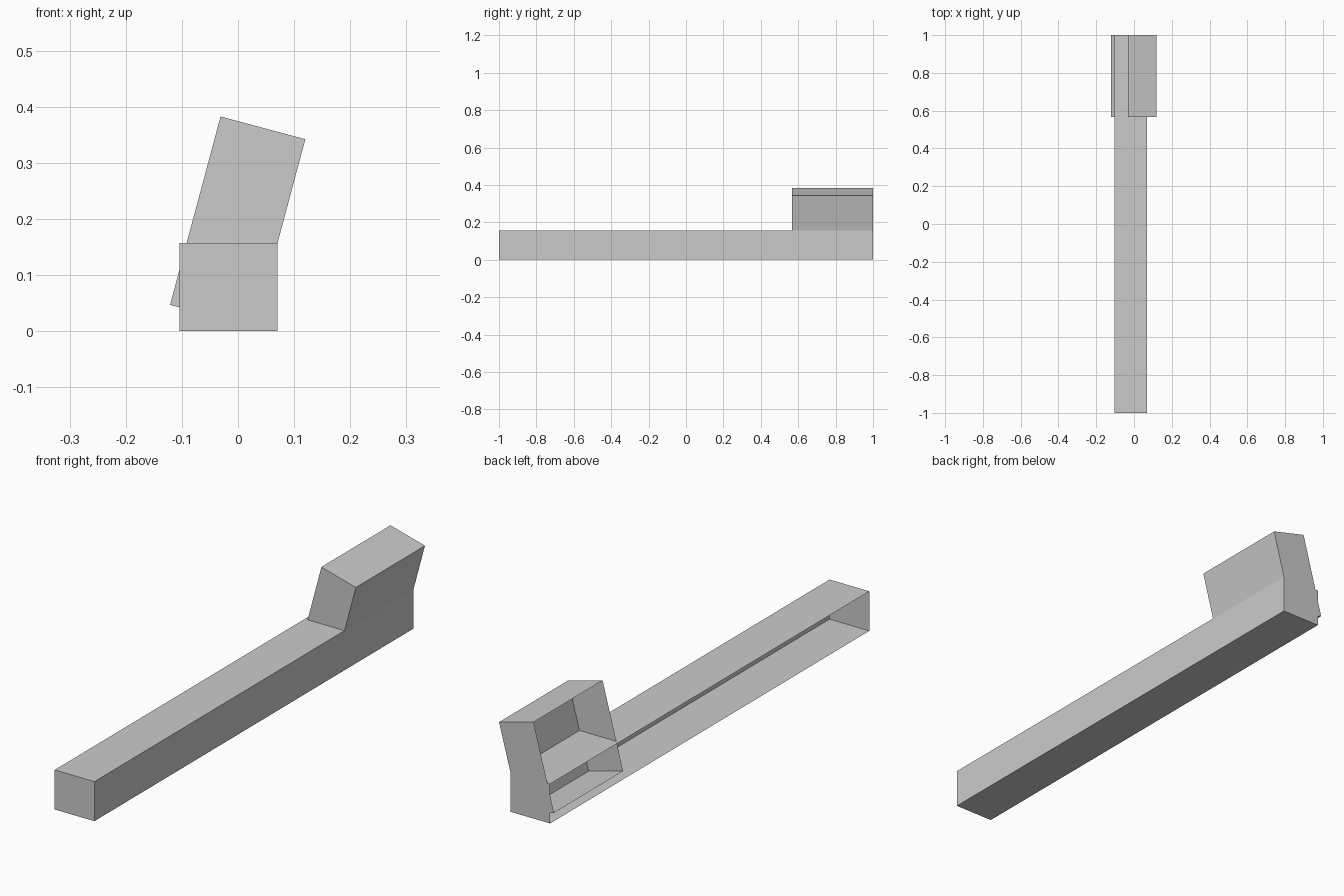
import bpy
import bmesh
import math
from mathutils import Matrix

cube = bpy.data.objects.get("Cube")
if cube:
    bpy.data.objects.remove(cube, do_unlink=True)

# One plain grey for everything
grey = bpy.data.materials.new("light grey")
grey.use_nodes = True
colour = (0.6, 0.6, 0.6, 1.0)
grey.diffuse_color = colour
grey.node_tree.nodes["Principled BSDF"].inputs["Base Color"].default_value = colour


def open_box(name, size, centre, tilt=0.0):
    """Box without its -x face, tilted about the y axis."""
    bm = bmesh.new()
    bmesh.ops.create_cube(bm, size=1.0, matrix=Matrix.Diagonal((*size, 1.0)))
    side = [f for f in bm.faces if f.normal.x < -0.9]
    bmesh.ops.delete(bm, geom=side, context='FACES')
    mesh = bpy.data.meshes.new(name)
    bm.to_mesh(mesh)
    bm.free()
    mesh.materials.append(grey)
    obj = bpy.data.objects.new(name, mesh)
    obj.location = centre
    obj.rotation_euler = (0.0, tilt, 0.0)
    bpy.context.collection.objects.link(obj)
    return obj


# Long low bar, open along its -x side
open_box("long_bar", (0.174, 2.0, 0.157), (-0.017, 0.0, 0.0785))

# Leaning block at the back, sunk into the bar and open on the same side
open_box("leaning_block", (0.1565, 0.433, 0.3475), (-0.0005, 0.7835, 0.1945),
         math.radians(15))
